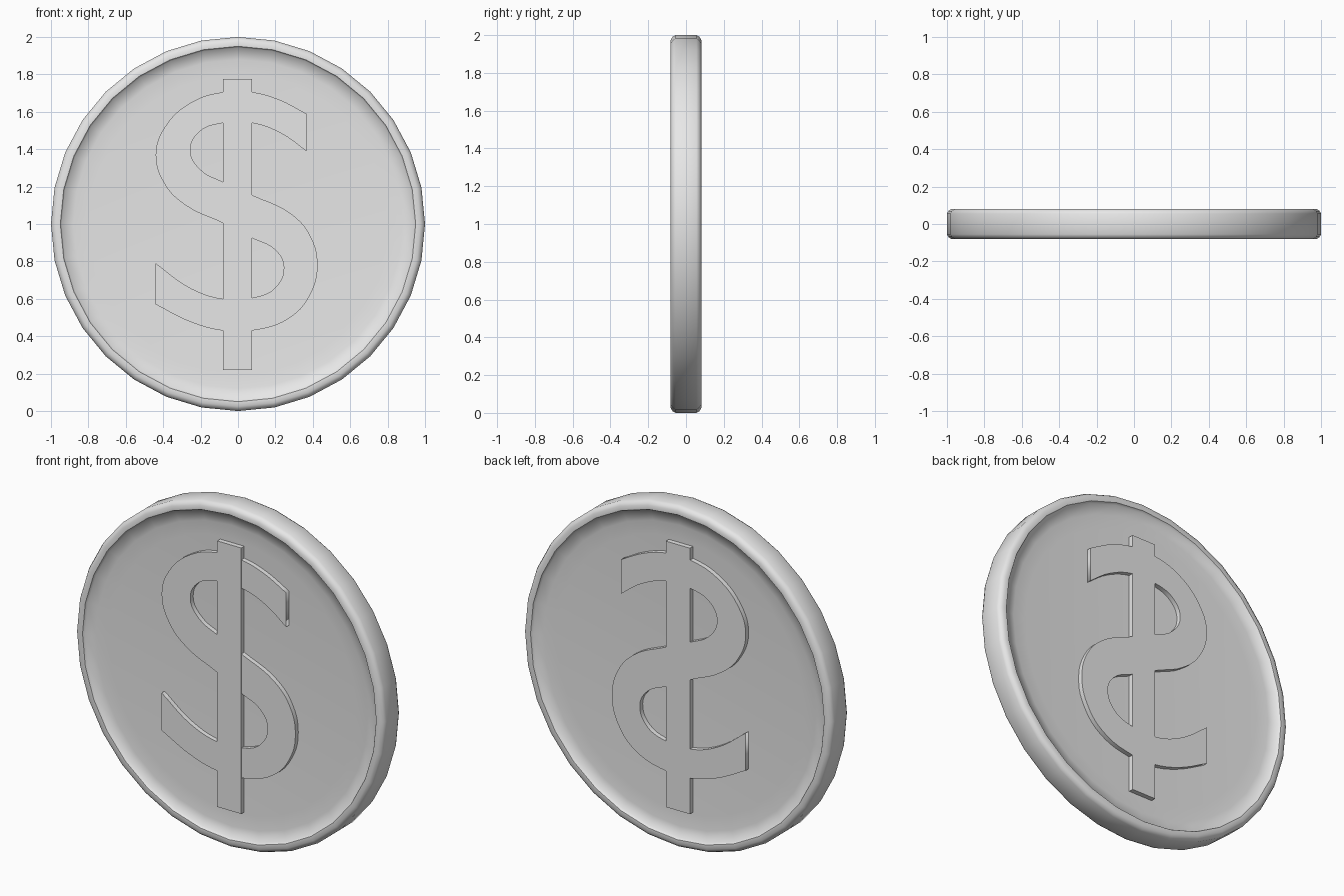
import bpy, bmesh, math
from mathutils import Vector

cube = bpy.data.objects.get("Cube")
if cube:
    bpy.data.objects.remove(cube, do_unlink=True)

metal = bpy.data.materials.new("plain_grey_metal")
metal.use_nodes = True
GREY = (0.8, 0.8, 0.8, 1)
metal.diffuse_color = GREY
metal.node_tree.nodes["Principled BSDF"].inputs["Base Color"].default_value = GREY


def add_object(name, bm):
    mesh = bpy.data.meshes.new(name)
    bm.to_mesh(mesh)
    bm.free()
    mesh.materials.append(metal)
    obj = bpy.data.objects.new(name, mesh)
    bpy.context.collection.objects.link(obj)
    return obj


# Coin body: half profile (radius, depth) mirrored, then lathed about y
half = [(0, .05), (.8, .05), (.88, .056), (.942, .066), (.95, .08),
        (.975, .081), (.992, .07), (1, .055)]
profile = [(r, -d) for r, d in half] + [(r, d) for r, d in reversed(half)]
bm = bmesh.new()
verts = [bm.verts.new((r, y, 1)) for r, y in profile]
edges = [bm.edges.new(pair) for pair in zip(verts, verts[1:])]
bmesh.ops.spin(bm, geom=verts + edges, cent=(0, 0, 1), axis=(0, 1, 0),
               angle=math.tau, steps=32, use_duplicate=False)
bmesh.ops.remove_doubles(bm, verts=bm.verts, dist=0.0005)
bmesh.ops.recalc_face_normals(bm, faces=bm.faces)
coin = add_object("coin_body", bm)
bpy.ops.object.select_all(action='DESELECT')
coin.select_set(True)
bpy.context.view_layer.objects.active = coin
bpy.ops.object.shade_smooth_by_angle(angle=math.radians(55))

# Upright bar of the relief, running right through the coin
bm = bmesh.new()
bmesh.ops.create_cube(bm, size=1)
bmesh.ops.scale(bm, vec=(.155, .156, 1.555), verts=bm.verts)
bmesh.ops.translate(bm, vec=Vector((-.0025, 0, .9975)), verts=bm.verts)
add_object("relief_bar", bm)

# Double-curved band of the relief: smooth outline with square ends
outline = [(.365, 1.59), (.22, 1.665), (.075, 1.705), (-.08, 1.705),
           (-.25, 1.65), (-.39, 1.52), (-.44, 1.37), (-.39, 1.21),
           (-.28, 1.10), (-.08, 1.005), (.075, .925), (.20, .86),
           (.245, .77), (.20, .66), (.075, .605), (-.08, .60),
           (-.25, .655), (-.44, .79), (-.44, .57), (-.25, .475),
           (-.08, .43), (.075, .43), (.28, .50), (.39, .63),
           (.425, .78), (.39, .93), (.29, 1.05), (.075, 1.155),
           (-.08, 1.225), (-.20, 1.29), (-.255, 1.39), (-.21, 1.49),
           (-.08, 1.54), (.075, 1.54), (.23, 1.485), (.365, 1.39)]
corners = {0, 17, 18, len(outline) - 1}
curve = bpy.data.curves.new("relief_band_outline", 'CURVE')
curve.dimensions = '2D'
curve.fill_mode = 'BOTH'
curve.resolution_u = 5
curve.extrude = 0.077
spline = curve.splines.new('BEZIER')
spline.bezier_points.add(len(outline) - 1)
spline.use_cyclic_u = True
for i, (point, (x, z)) in enumerate(zip(spline.bezier_points, outline)):
    point.co = (x, z, 0)
    kind = 'VECTOR' if i in corners else 'AUTO'
    point.handle_left_type = point.handle_right_type = kind
helper = bpy.data.objects.new("relief_band_outline", curve)
bpy.context.collection.objects.link(helper)
bpy.context.view_layer.update()
graph = bpy.context.evaluated_depsgraph_get()
band_mesh = bpy.data.meshes.new_from_object(helper.evaluated_get(graph))
bpy.data.objects.remove(helper, do_unlink=True)
band_mesh.materials.clear()
band_mesh.materials.append(metal)
band = bpy.data.objects.new("relief_band", band_mesh)
band.rotation_euler = (math.pi / 2, 0, 0)
bpy.context.collection.objects.link(band)
